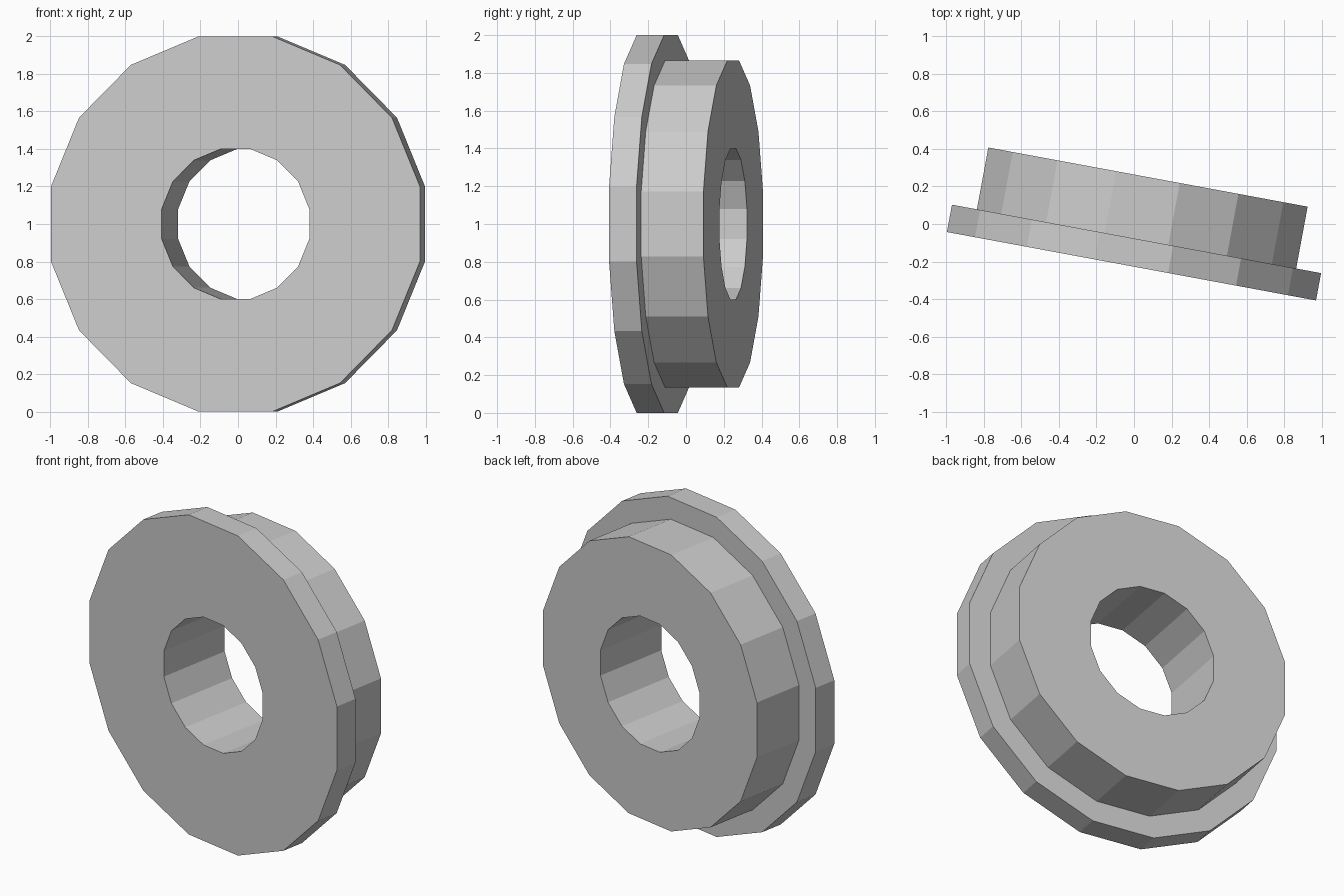
import bpy, bmesh, math
from mathutils import Matrix

if "Cube" in bpy.data.objects:
    bpy.data.objects.remove(bpy.data.objects["Cube"])

SIDES = 16
FLAT = 1 / math.cos(math.pi / SIDES)   # apothem to corner radius

grey = bpy.data.materials.new("plain grey")
grey.diffuse_color = (0.6, 0.6, 0.6, 1)
grey.use_nodes = True
grey.node_tree.nodes["Principled BSDF"].inputs["Base Color"].default_value = grey.diffuse_color

# Stepped cross-section (apothem, depth): wide flange, narrower hub, through bore
profile = [(0.4, 0), (1.0, 0), (1.0, 0.148), (0.865, 0.148), (0.865, 0.483), (0.4, 0.483)]

bm = bmesh.new()
rings = []
for i in range(SIDES):
    a = 2 * math.pi * (i + 0.5) / SIDES
    rings.append([bm.verts.new((r * FLAT * math.cos(a), d, r * FLAT * math.sin(a)))
                  for r, d in profile])
n = len(profile)
for i in range(SIDES):
    p, q = rings[i], rings[(i + 1) % SIDES]
    for k in range(n):
        j = (k + 1) % n
        bm.faces.new((p[k], p[j], q[j], q[k]))
bmesh.ops.recalc_face_normals(bm, faces=bm.faces)

# Turn the wheel slightly about the vertical and stand it on the ground
bm.transform(Matrix.Translation((-0.0135, -0.225, 1)) @ Matrix.Rotation(math.radians(-10.5), 4, 'Z'))
mesh = bpy.data.meshes.new("flanged_wheel")
bm.to_mesh(mesh)
bm.free()
mesh.materials.append(grey)
wheel = bpy.data.objects.new("flanged_wheel", mesh)
bpy.context.collection.objects.link(wheel)
